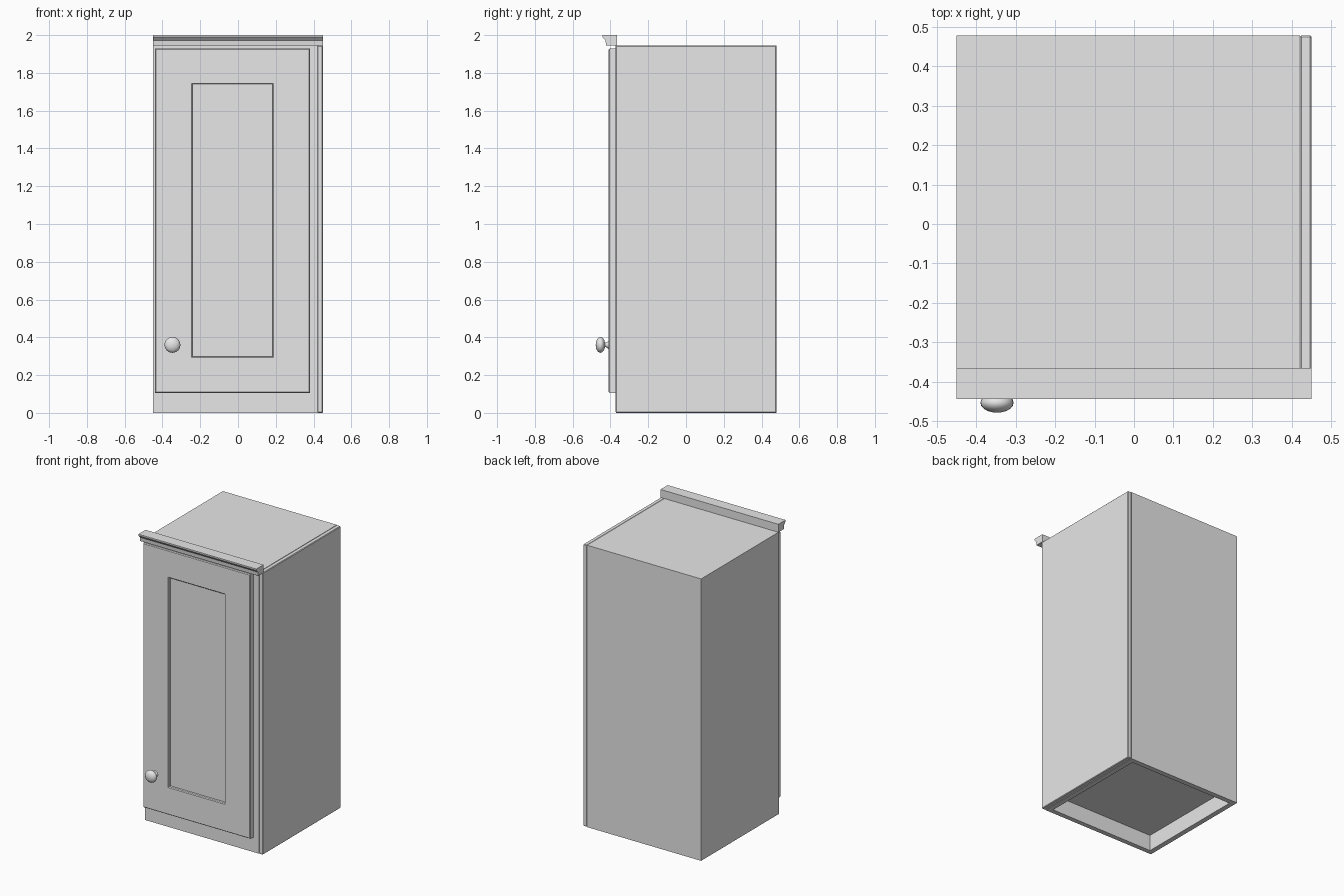
import bpy
import bmesh
from math import pi, cos, sin

if "Cube" in bpy.data.objects:
    bpy.data.objects.remove(bpy.data.objects["Cube"], do_unlink=True)

# Single plain finish
grey = bpy.data.materials.new("plain_grey")
grey.use_nodes = True
colour = (0.8, 0.8, 0.8, 1)
grey.diffuse_color = colour
grey.node_tree.nodes["Principled BSDF"].inputs["Base Color"].default_value = colour


def finish(name, bm):
    bmesh.ops.recalc_face_normals(bm, faces=bm.faces)
    mesh = bpy.data.meshes.new(name)
    bm.to_mesh(mesh)
    bm.free()
    mesh.materials.append(grey)
    obj = bpy.data.objects.new(name, mesh)
    bpy.context.collection.objects.link(obj)
    return obj


def box_mesh(x, y, z):
    bm = bmesh.new()
    bmesh.ops.create_cube(bm, size=1)
    for v in bm.verts:
        v.co = [lo if c < 0 else hi for c, (lo, hi) in zip(v.co, (x, y, z))]
    return bm


def board(name, x, y, z, bevel=0):
    obj = finish(name, box_mesh(x, y, z))
    if bevel:
        mod = obj.modifiers.new("edge", 'BEVEL')
        mod.width = bevel
        mod.segments = 1
    return obj


# Main levels of the cabinet
LEFT, RIGHT = -0.45, 0.42
FRONT, BACK = -0.372, 0.478
DECK, TOP = 0.11, 1.945
T = 0.035
inner_x = (LEFT + T, RIGHT - T)
inner_y = (FRONT + T, BACK - T)

# Carcass boards
board("right_side_board", (LEFT, LEFT + T), inner_y, (0, TOP))
board("left_side_board", (RIGHT - T, RIGHT), inner_y, (0, TOP))
board("back_board", (LEFT, RIGHT), (BACK - T, BACK), (0, TOP))
board("bottom_deck", inner_x, inner_y, (DECK, DECK + T))
board("top_board", inner_x, inner_y, (TOP - T, TOP))

# Front frame and plinth
front_y = (FRONT, FRONT + T)
board("plinth", (LEFT, RIGHT), (FRONT + 0.002, FRONT + T), (0, DECK))
board("frame_stile_right", (LEFT, LEFT + 0.07), front_y, (DECK, TOP))
board("frame_stile_left", (RIGHT - 0.07, RIGHT), front_y, (DECK, TOP))
rail_x = (LEFT + 0.07, RIGHT - 0.07)
board("frame_rail_top", rail_x, front_y, (TOP - 0.07, TOP))
board("frame_rail_bottom", rail_x, front_y, (DECK, DECK + 0.07))

# Applied end panel with eased edges
board("end_panel", (RIGHT, 0.45), (FRONT, BACK), (0, TOP), 0.004)

# Door with a recessed centre field
door_x, door_z = (-0.44, 0.38), (0.105, 1.93)
field_x, field_z = (-0.247, 0.188), (0.293, 1.745)
door_front, door_back = -0.409, FRONT - 0.001
field_y = door_front + 0.02
ease = 0.005


def ring(bm, x, z, y, inset=0):
    x0, x1, z0, z1 = x[0] + inset, x[1] - inset, z[0] + inset, z[1] - inset
    return [bm.verts.new(p) for p in
            ((x0, y, z0), (x1, y, z0), (x1, y, z1), (x0, y, z1))]


bm = bmesh.new()
rings = [
    ring(bm, door_x, door_z, door_back),
    ring(bm, door_x, door_z, door_front + ease),
    ring(bm, door_x, door_z, door_front, ease),
    ring(bm, field_x, field_z, door_front),
    ring(bm, field_x, field_z, door_front + ease, ease),
    ring(bm, field_x, field_z, field_y, ease),
]
for a, b in zip(rings, rings[1:]):
    for i in range(4):
        j = (i + 1) % 4
        bm.faces.new((a[i], a[j], b[j], b[i]))
bm.faces.new(rings[0])
bm.faces.new(rings[-1])
finish("door", bm)

# Crown strip swept along the front top edge
profile = [(-0.365, TOP), (-0.423, TOP), (-0.426, 1.972), (-0.443, 1.99),
           (-0.443, 2.0), (-0.365, 2.0)]
bm = bmesh.new()
ends = [[bm.verts.new((x, y, z)) for y, z in profile] for x in (-0.45, 0.45)]
for i in range(len(profile)):
    j = (i + 1) % len(profile)
    bm.faces.new((ends[0][i], ends[0][j], ends[1][j], ends[1][i]))
for end in ends:
    bm.faces.new(end)
finish("crown_strip", bm)

# Turned knob: flared foot, thin neck and rounded head
SIDES = 24
outline = [(0.022, -0.407), (0.021, -0.412), (0.013, -0.419), (0.012, -0.428)]
for k in range(2, 9):
    angle = pi * k / 9
    outline.append((0.042 * sin(angle), -0.453 - 0.025 * -cos(angle)))
head = [(0.042 * sin(pi * k / 10), -0.453 + 0.025 * cos(pi * k / 10))
        for k in range(1, 10)]
outline = outline[:4] + head
bm = bmesh.new()
loops = []
for r, y in outline:
    loops.append([bm.verts.new((-0.347 + r * cos(2 * pi * i / SIDES), y,
                                0.36 + r * sin(2 * pi * i / SIDES)))
                  for i in range(SIDES)])
for a, b in zip(loops, loops[1:]):
    for i in range(SIDES):
        j = (i + 1) % SIDES
        bm.faces.new((a[i], a[j], b[j], b[i]))
tip = bm.verts.new((-0.347, -0.478, 0.36))
for i in range(SIDES):
    bm.faces.new((loops[-1][i], loops[-1][(i + 1) % SIDES], tip))
bm.faces.new(loops[0])
knob = finish("knob", bm)

bpy.ops.object.select_all(action='DESELECT')
knob.select_set(True)
bpy.context.view_layer.objects.active = knob
bpy.ops.object.shade_smooth_by_angle(angle=pi / 4)
